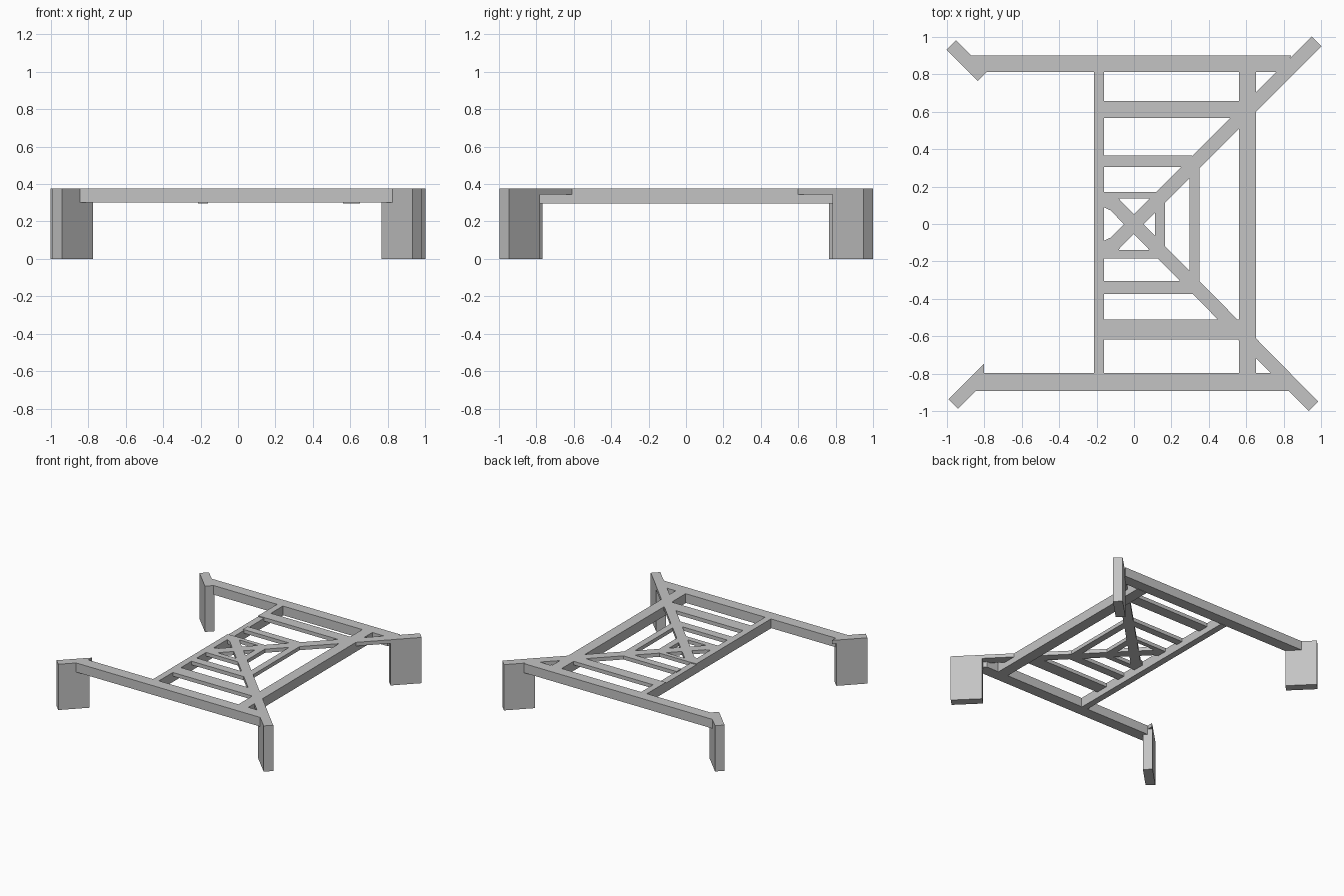
import bpy
import bmesh
from mathutils import Vector

cube = bpy.data.objects.get("Cube")
if cube:
    bpy.data.objects.remove(cube, do_unlink=True)

grey = bpy.data.materials.new("plain grey")
grey.use_nodes = True
GREY = (0.55, 0.55, 0.55, 1)
grey.diffuse_color = GREY
grey.node_tree.nodes["Principled BSDF"].inputs["Base Color"].default_value = GREY

TOP = 0.375      # shared upper surface
RAIL = 0.30      # underside of the deep rails
WEB = 0.345      # underside of the thin web


def prism(name, outline, low, high=TOP):
    """Extrude a flat outline from low to high."""
    bm = bmesh.new()
    face = bm.faces.new([bm.verts.new((x, y, low)) for x, y in outline])
    new = bmesh.ops.extrude_face_region(bm, geom=[face])["geom"]
    verts = [v for v in new if isinstance(v, bmesh.types.BMVert)]
    bmesh.ops.translate(bm, verts=verts, vec=(0, 0, high - low))
    bmesh.ops.recalc_face_normals(bm, faces=bm.faces)
    mesh = bpy.data.meshes.new(name)
    bm.to_mesh(mesh)
    bm.free()
    mesh.materials.append(grey)
    obj = bpy.data.objects.new(name, mesh)
    bpy.context.collection.objects.link(obj)
    return obj


def bar(name, x0, x1, y0, y1, low, high=TOP):
    return prism(name, [(x0, y0), (x1, y0), (x1, y1), (x0, y1)], low, high)


def beam(name, start, end, width, low):
    """Straight beam between two plan points."""
    a, b = Vector(start), Vector(end)
    side = (b - a).normalized().orthogonal() * width / 2
    return prism(name, [a - side, b - side, b + side, a + side], low)


# Corner legs, turned to face the centre
legs = {
    "back_left_leg": (0.975, 0.975),
    "front_left_leg": (0.957, -0.972),
    "back_right_leg": (-0.975, 0.955),
    "front_right_leg": (-0.965, -0.96),
}
for name, (x, y) in legs.items():
    inward = Vector((-1 if x > 0 else 1, -1 if y > 0 else 1)) * 0.166
    beam(name, (x, y), Vector((x, y)) + inward, 0.072, 0)

# Small ledge on the open front corner
prism("corner_ledge", [(-0.83, -0.775), (-0.80, -0.745), (-0.80, -0.80)], WEB)

# Deep outer rails, mitred into the legs
prism("back_rail", [(-0.80, 0.81), (0.79, 0.81), (0.84, 0.90), (-0.87, 0.90)], RAIL)
prism("front_rail", [(-0.85, -0.89), (0.83, -0.89), (0.76, -0.795), (-0.80, -0.795)], RAIL)
bar("side_rail", 0.56, 0.65, -0.80, 0.815, 0.297)

# Cross rail in three lengths, the middle one set slightly lower
bar("cross_rail_front", -0.213, -0.16, -0.80, 0.17, 0.297)
bar("cross_rail_middle", -0.213, -0.16, 0.17, 0.565, 0.297, 0.368)
bar("cross_rail_back", -0.213, -0.16, 0.565, 0.815, 0.297)

# Thin diagonals crossing at the centre
beam("diagonal_back", (-0.13, -0.13), (0.82, 0.82), 0.074, WEB)
beam("diagonal_front", (-0.13, 0.13), (0.81, -0.825), 0.074, WEB)
for s in (-1, 1):
    prism("diagonal_foot", [(-0.18, s * 0.10), (-0.13, s * 0.075), (-0.075, s * 0.13),
                            (-0.10, s * 0.16), (-0.18, s * 0.16)], WEB)

# Web slats: y range and far end
slats = [
    (0.565, 0.655, 0.57),
    (0.305, 0.365, 0.31),
    (0.137, 0.172, 0.14),
    (-0.185, -0.14, 0.14),
    (-0.373, -0.305, 0.34),
    (-0.615, -0.51, 0.57),
]
for y0, y1, x1 in slats:
    bar("web_slat", -0.17, x1, y0, y1, WEB)

# Web struts parallel to the side rail
bar("inner_strut", 0.112, 0.165, -0.15, 0.17, WEB)
bar("outer_strut", 0.295, 0.35, -0.315, 0.31, WEB)
